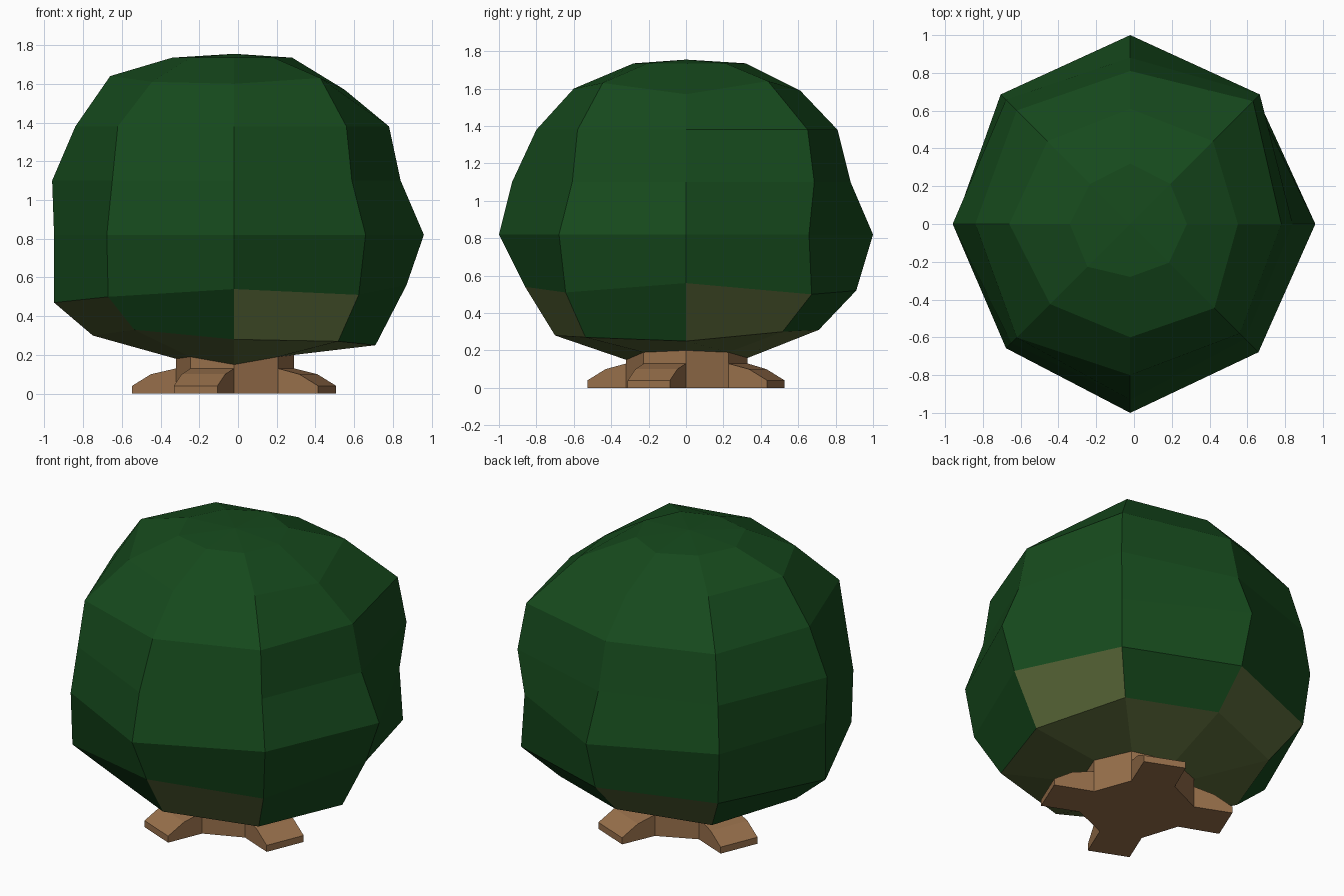
import bpy, bmesh, math

if "Cube" in bpy.data.objects:
    bpy.data.objects.remove(bpy.data.objects["Cube"])

CX = -0.02   # the plant's axis sits slightly left of centre
N = 8


def material(name, rgb):
    m = bpy.data.materials.new(name)
    m.diffuse_color = (*rgb, 1)
    m.use_nodes = True
    m.node_tree.nodes["Principled BSDF"].inputs["Base Color"].default_value = m.diffuse_color
    return m


def pos(r, col, z):
    a = math.tau * col / N
    return (CX + r * math.cos(a), r * math.sin(a), z)


def finish(bm, name, mats):
    bmesh.ops.recalc_face_normals(bm, faces=bm.faces)
    me = bpy.data.meshes.new(name)
    bm.to_mesh(me)
    bm.free()
    for m in mats:
        me.materials.append(m)
    ob = bpy.data.objects.new(name, me)
    bpy.context.collection.objects.link(ob)
    return ob


green = material("leaf_green", (0.008, 0.068, 0.012))
olive = material("leaf_olive", (0.105, 0.145, 0.042))
brown = material("bark_brown", (0.31, 0.16, 0.07))

# Radius profile, top to bottom, for each of the eight columns
radii = [
    (.30, .57, .80, .86, .98, .89, .73, .31),
    (.30, .62, .92, .97, .93, .95, .73, .32),
    (.32, .61, .81, .88, 1.0, .91, .71, .33),
    (.30, .62, .85, .93, .97, .93, .74, .32),
    (.32, .64, .82, .94, .93, .93, .73, .30),
    (.32, .60, .85, .89, .93, .92, .73, .32),
    (.28, .60, .80, .93, 1.0, .86, .70, .32),
    (.29, .63, .82, .86, .96, .91, .76, .32),
]
# Ring heights: one value, or one per column where the ring is wavy
neck_z = (.20, .19, .16, .18, .18, .19, .15, .19)
heights = [
    1.735,
    (1.57, 1.64, 1.59, 1.63, 1.64, 1.61, 1.60, 1.63),
    1.38, 1.10, .82,
    (.56, .50, .52, .50, .47, .50, .54, .51),
    (.25, .30, .31, .28, .30, .33, .28, .27),
    neck_z,
]

# Foliage: faceted ball with olive patches underneath
bm = bmesh.new()
rings = []
for k, h in enumerate(heights):
    rings.append([bm.verts.new(pos(radii[c][k], c, h[c] if isinstance(h, tuple) else h))
                  for c in range(N)])
apex = bm.verts.new((CX, 0, 1.755))
for c in range(N):
    d = (c + 1) % N
    bm.faces.new((apex, rings[0][c], rings[0][d]))
    for k in range(len(rings) - 1):
        f = bm.faces.new((rings[k][c], rings[k + 1][c], rings[k + 1][d], rings[k][d]))
        f.material_index = int(k == 6 or (k == 5 and c % 2 == 0))
finish(bm, "foliage", [green, olive])

# Trunk: eight-sided stump, every other side drawn out into a root
bm = bmesh.new()
base, mid, top = [[bm.verts.new(pos(radii[c][7], c, z if z is not None else neck_z[c]))
                   for c in range(N)] for z in (0, .13, None)]
outline = []
for c in range(N):
    d = (c + 1) % N
    outline.append(base[c])
    if c % 2 == 0:
        bm.faces.new((base[c], base[d], mid[d], top[d], top[c], mid[c]))
        continue
    bm.faces.new((mid[c], mid[d], top[d], top[c]))
    a = math.tau * (c + .5) / N

    def root_pair(dist, z):
        return [bm.verts.new((CX + dist * math.cos(a) - s * .122 * math.sin(a),
                              dist * math.sin(a) + s * .122 * math.cos(a), z))
                for s in (-1, 1)]

    knee, toe, foot = root_pair(.415, .10), root_pair(.52, .04), root_pair(.52, 0)
    chain = [(mid[c], mid[d]), knee, toe, foot]
    for p, q in zip(chain, chain[1:]):
        bm.faces.new((p[0], q[0], q[1], p[1]))
    bm.faces.new((base[c], foot[0], toe[0], knee[0], mid[c]))
    bm.faces.new((base[d], mid[d], knee[1], toe[1], foot[1]))
    outline += foot
bm.faces.new(outline)
finish(bm, "trunk_with_roots", [brown])
